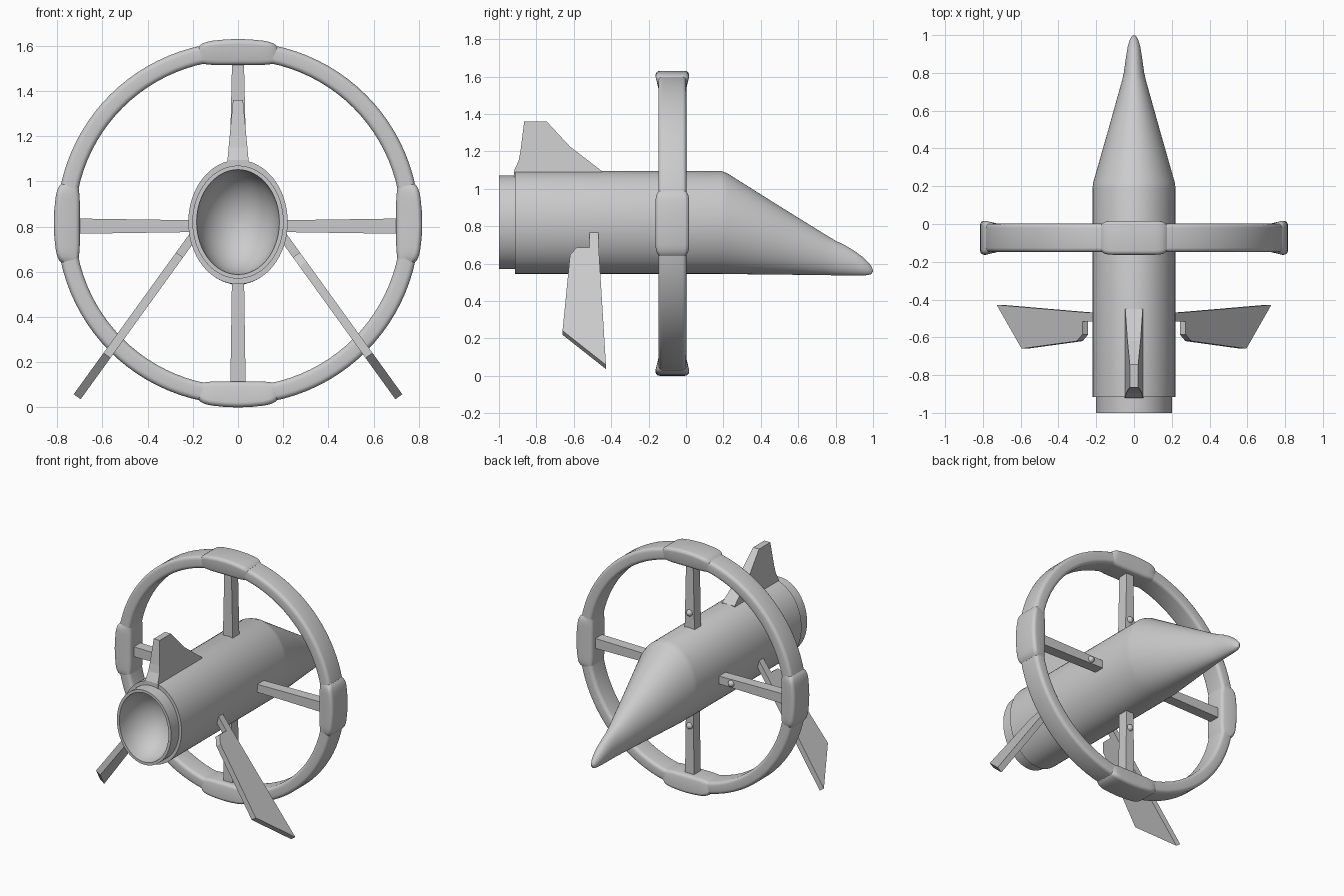
import bpy, bmesh, math
from mathutils import Vector

if "Cube" in bpy.data.objects:
    bpy.data.objects.remove(bpy.data.objects["Cube"])

RC = Vector((0, -0.073, 0.815))   # ring centre


def finish(name, bm, angle=None):
    bmesh.ops.recalc_face_normals(bm, faces=bm.faces)
    me = bpy.data.meshes.new(name)
    bm.to_mesh(me)
    bm.free()
    if angle:
        me.shade_smooth()
        me.set_sharp_from_angle(angle=math.radians(angle))
    ob = bpy.data.objects.new(name, me)
    bpy.context.collection.objects.link(ob)
    return ob


def loft(name, loops, closed=False, angle=None):
    """Skin a list of equal-length point loops; cap the ends unless closed."""
    bm = bmesh.new()
    rows = [[bm.verts.new(p) for p in lp] for lp in loops]
    n = len(rows[0])
    pairs = list(zip(rows, rows[1:])) + ([(rows[-1], rows[0])] if closed else [])
    for a, b in pairs:
        for i in range(n):
            j = (i + 1) % n
            bm.faces.new((a[i], a[j], b[j], b[i]))
    if not closed:
        bm.faces.new(rows[0])
        bm.faces.new(rows[-1])
    return finish(name, bm, angle)


def ellipse(y, rx, bottom, top, n=64):
    cz, rz = (top + bottom) / 2, (top - bottom) / 2
    return [(rx * math.cos(2 * math.pi * i / n), y, cz + rz * math.sin(2 * math.pi * i / n))
            for i in range(n)]


# fuselage: concave rear bowl, collar, straight tube, drooped nose
stations = []
for i in range(9):
    k = math.sin(math.radians(2 + 88 * i / 8))
    depth = 0.22 * math.sqrt(max(0, 1 - k * k))
    stations.append((-1 + depth, 0.183 * k, 0.82 - 0.232 * k, 0.82 + 0.232 * k))
stations += [(-1, 0.202, 0.57, 1.07), (-0.915, 0.202, 0.57, 1.07),
             (-0.915, 0.22, 0.545, 1.095), (0.19, 0.22, 0.545, 1.095),
             (0.22, 0.216, 0.544, 1.083), (0.5, 0.136, 0.541, 0.907),
             (0.75, 0.066, 0.538, 0.752), (0.80, 0.054, 0.537, 0.722),
             (0.85, 0.047, 0.536, 0.698), (0.90, 0.040, 0.536, 0.668),
             (0.94, 0.033, 0.536, 0.639), (0.97, 0.024, 0.538, 0.611),
             (0.99, 0.014, 0.543, 0.587), (1.0, 0.003, 0.557, 0.565)]
loft("fuselage", [ellipse(*s) for s in stations], angle=25)


def section(a, r0, r1, w0, w1, c):
    """Rounded trapezoid between radii r0 and r1, placed at angle a on the ring."""
    pts = []
    for cr, cw, start in ((r1 - c, w1 - c, 0), (r1 - c, -w1 + c, 270),
                          (r0 + c, -w0 + c, 180), (r0 + c, w0 - c, 90)):
        for k in range(5):
            t = math.radians(start + 90 - 22.5 * k)
            r, y = cr + c * math.cos(t), cw + c * math.sin(t)
            pts.append(RC + Vector((r * math.cos(a), y, r * math.sin(a))))
    return pts


# ring
base = (0.722, 0.802, 0.075, 0.075, 0.022)
loft("ring", [section(2 * math.pi * i / 96, *base) for i in range(96)], closed=True, angle=40)

# four thick pads on the ring
profile = [(-12.5, 0), (-11.7, 0.45), (-10.8, 0.75), (-9.5, 0.93), (-8, 1), (-4, 1), (0, 1)]
profile += [(-a, k) for a, k in profile[-2::-1]]
for q, side in enumerate(("right", "top", "left", "bottom")):
    loops = []
    for deg, k in profile:
        d = math.radians(deg)
        pad = (0.70 / math.cos(d), 0.815, 0.075, 0.09, 0.022)
        loops.append(section(d + q * math.pi / 2, *[b + (p - b) * k for b, p in zip(base, pad)]))
    loft("pad_" + side, loops, angle=40)

    # tapered strut from fuselage to pad
    u = Vector((round(math.cos(q * math.pi / 2)), 0, round(math.sin(q * math.pi / 2))))
    v = Vector((-u.z, 0, u.x))
    o = Vector((0, RC.y, 0.802 if q % 2 == 0 else 0.815))
    h_in, h_out = (0.04, 0.026) if side == "top" else (0.025, 0.034)
    loft("strut_" + side, [[o + u * r + v * (h * sx) + Vector((0, 0.035 * sy, 0))
                            for sx, sy in ((1, 1), (1, -1), (-1, -1), (-1, 1))]
                           for r, h in ((0.12, h_in), (0.73, h_out))])

    # rivet on the strut's nose-side face
    bm = bmesh.new()
    bmesh.ops.create_uvsphere(bm, u_segments=16, v_segments=10, radius=0.022)
    bmesh.ops.translate(bm, verts=bm.verts,
                        vec=o + u * (0.31 if q % 2 == 0 else 0.38) + Vector((0, 0.033, 0)))
    finish("rivet_" + side, bm, 60)

# dorsal fin, thinner towards the tip
fin = [(-0.92, 1.05), (-0.92, 1.095), (-0.895, 1.15), (-0.885, 1.2), (-0.865, 1.36),
       (-0.745, 1.36), (-0.62, 1.225), (-0.45, 1.095), (-0.45, 1.05)]
loft("dorsal_fin", [[(s * (0.047 - 0.025 * (z - 1.09) / 0.27), y, z) for y, z in fin]
                    for s in (-1, 1)])

# slanted lower fins, mirrored left and right
blade = [(-0.515, 0.80), (-0.47, 0.80), (-0.467, 0.68), (-0.428, 0.047), (-0.66, 0.23),
         (-0.62, 0.635), (-0.585, 0.675), (-0.515, 0.675)]
for name, m in (("lower_fin_right", 1), ("lower_fin_left", -1)):
    loft(name, [[(m * (0.215 + (0.735 - z) * 0.722 + t * 0.81), y, z + t * 0.585)
                 for y, z in blade] for t in (-0.019, 0.019)])
